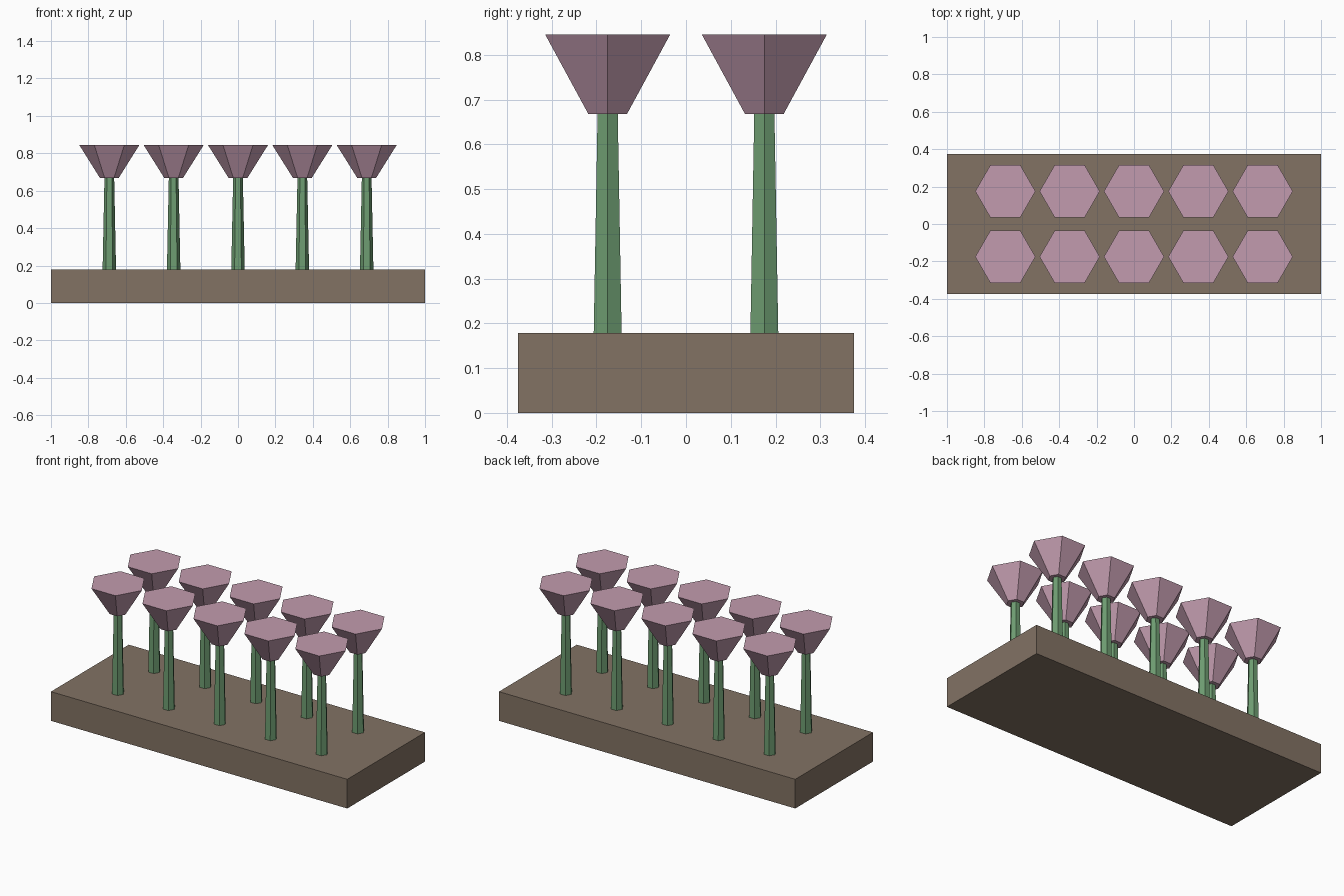
import bpy
import bmesh
from math import cos, sin, tau

cube = bpy.data.objects.get("Cube")
if cube:
    bpy.data.objects.remove(cube, do_unlink=True)


def make_material(name, rgb):
    mat = bpy.data.materials.new(name)
    mat.use_nodes = True
    color = (*rgb, 1)
    mat.diffuse_color = color
    mat.node_tree.nodes["Principled BSDF"].inputs["Base Color"].default_value = color
    return mat


def finish(bm, name, mat):
    bmesh.ops.recalc_face_normals(bm, faces=bm.faces)
    mesh = bpy.data.meshes.new(name)
    bm.to_mesh(mesh)
    bm.free()
    mesh.materials.append(mat)
    obj = bpy.data.objects.new(name, mesh)
    bpy.context.collection.objects.link(obj)
    return obj


def hex_frustum(name, mat, x, y, z0, z1, r0, r1):
    """Closed six-sided frustum with corners pointing along x."""
    bm = bmesh.new()
    low, high = [[bm.verts.new((x + r * cos(tau * i / 6), y + r * sin(tau * i / 6), z))
                  for i in range(6)] for r, z in ((r0, z0), (r1, z1))]
    bm.faces.new(low)
    bm.faces.new(high)
    for i in range(6):
        j = (i + 1) % 6
        bm.faces.new((low[i], low[j], high[j], high[i]))
    return finish(bm, name, mat)


soil = make_material("soil brown", (0.225, 0.17, 0.127))
green = make_material("stem green", (0.155, 0.335, 0.165))
pink = make_material("petal pink", (0.54, 0.33, 0.425))

# Soil bed
BED_TOP = 0.178
bm = bmesh.new()
bmesh.ops.create_cube(bm, size=1)
bmesh.ops.scale(bm, vec=(2, 0.75, BED_TOP), verts=bm.verts)
bmesh.ops.translate(bm, vec=(0, 0, BED_TOP / 2), verts=bm.verts)
finish(bm, "soil_bed", soil)

# Two rows of five flowers
for row, y in (("front", -0.175), ("back", 0.175)):
    for col in range(5):
        x = (col - 2) * 0.344
        hex_frustum(f"{row}_stem_{col + 1}", green, x, y, BED_TOP, 0.668, 0.036, 0.026)
        hex_frustum(f"{row}_blossom_{col + 1}", pink, x, y, 0.668, 0.845, 0.05, 0.161)
